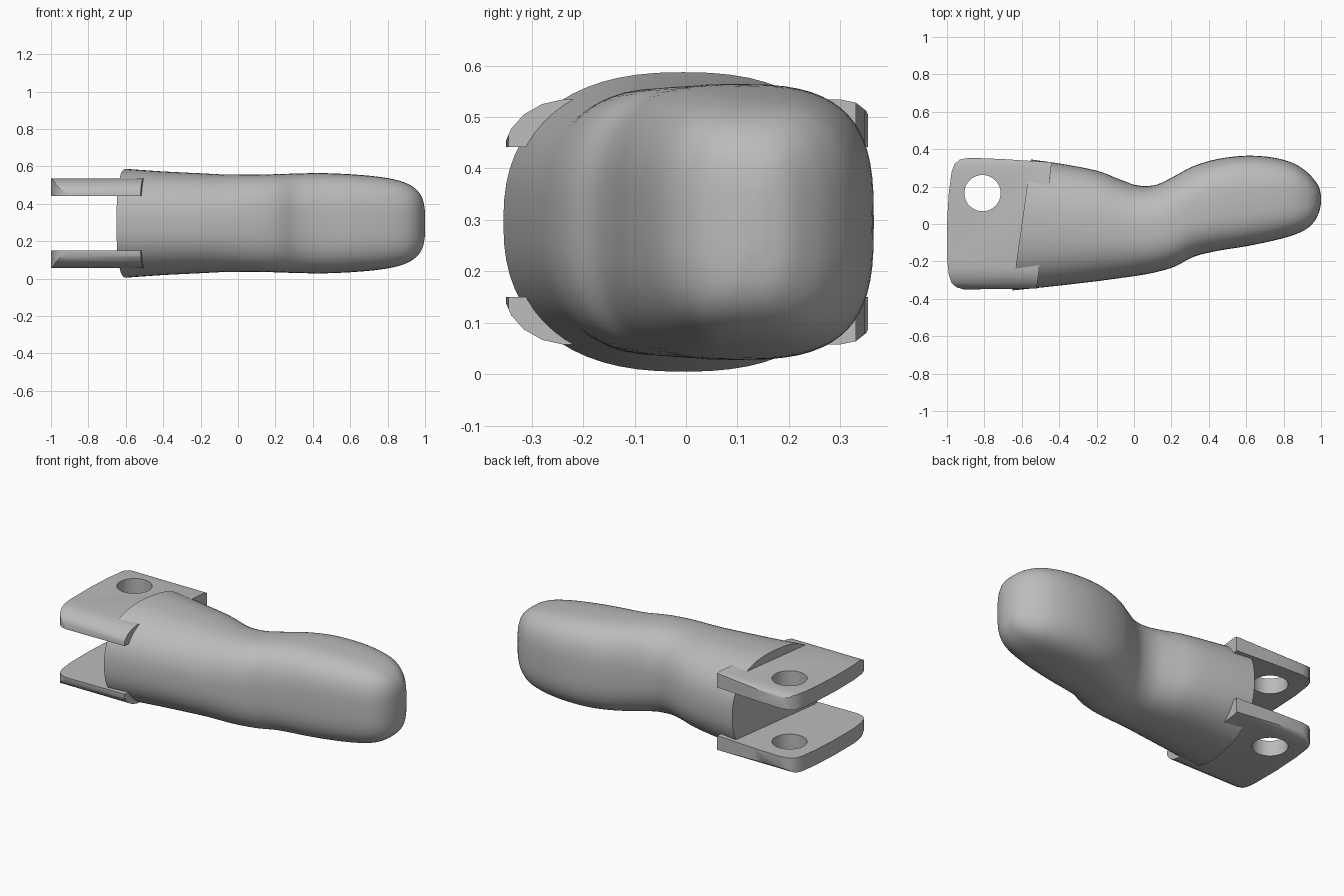
import bpy, bmesh, math

default_cube = bpy.data.objects.get("Cube")
if default_cube:
    bpy.data.objects.remove(default_cube, do_unlink=True)

MID_Z = 0.296

grey = bpy.data.materials.new("plain grey")
grey.use_nodes = True
grey_value = (0.5, 0.5, 0.5, 1)
grey.diffuse_color = grey_value
grey.node_tree.nodes["Principled BSDF"].inputs["Base Color"].default_value = grey_value


def finish(name, bm):
    """Turn a bmesh into a named, coloured object."""
    bmesh.ops.recalc_face_normals(bm, faces=bm.faces)
    mesh = bpy.data.meshes.new(name)
    bm.to_mesh(mesh)
    bm.free()
    mesh.materials.append(grey)
    obj = bpy.data.objects.new(name, mesh)
    bpy.context.collection.objects.link(obj)
    return obj


def activate(obj):
    bpy.ops.object.select_all(action="DESELECT")
    obj.select_set(True)
    bpy.context.view_layer.objects.active = obj


def smooth(obj, degrees):
    activate(obj)
    bpy.ops.object.shade_smooth_by_angle(angle=math.radians(degrees))


def loft(rings):
    """Skin closed rings of points and cap both ends."""
    bm = bmesh.new()
    loops = [[bm.verts.new(p) for p in ring] for ring in rings]
    count = len(loops[0])
    for a, b in zip(loops, loops[1:]):
        for i in range(count):
            j = (i + 1) % count
            bm.faces.new((a[i], a[j], b[j], b[i]))
    bm.faces.new(loops[0])
    bm.faces.new(loops[-1])
    return bm


def spline(a, b, c, d, t):
    """Smooth value between b and c."""
    return b + t * (c - a + t * (2 * a - 5 * b + 4 * c - d + t * (3 * (b - c) + d - a))) / 2


def signed_power(value, power):
    return math.copysign(abs(value) ** power, value)


# Finger body: x, back edge, front edge, half height
stations = [
    (-.6, .345, -.355, .291),
    (-.4, .32, -.332, .277),
    (-.2, .285, -.306, .267),
    (-.08, .24, -.29, .261),
    (.02, .206, -.276, .26),
    (.12, .21, -.257, .26),
    (.22, .258, -.227, .263),
    (.32, .31, -.175, .266),
    (.45, .348, -.143, .268),
    (.6, .365, -.119, .262),
    (.74, .356, -.09, .25),
    (.85, .326, -.06, .231),
    (.92, .282, -.028, .204),
    (.965, .235, .015, .168),
    (.99, .195, .065, .122),
    (1, .15, .11, .06),
]
SIDES, STEPS = 64, 4


def section(x, back, front, half):
    """Rounded cross-section, sheared near the slanted root."""
    power = 2 / (2.4 + 0.6 * min(max(x * 2, 0), 1))
    centre, width = (back + front) / 2, (back - front) / 2
    slant = 0.14 * min(max((-0.2 - x) / 0.4, 0), 1)
    ring = []
    for i in range(SIDES):
        angle = math.tau * i / SIDES
        y = centre + width * signed_power(math.cos(angle), power)
        ring.append((x + slant * y, y, MID_Z + half * signed_power(math.sin(angle), power)))
    return ring


rings = []
last = len(stations) - 1
for k in range(last):
    near = [stations[min(max(k + o, 0), last)] for o in (-1, 0, 1, 2)]
    for s in range(STEPS):
        rings.append(section(*[spline(*column, s / STEPS) for column in zip(*near)]))
rings.append(section(*stations[last]))
smooth(finish("finger_body", loft(rings)), 40)

# Hinge plates: plan outline trimmed by a rounded side profile
outline = [(-.44, .33), (-.7, .347), (-.88, .354), (-.93, .345), (-.96, .32), (-.975, .28),
           (-.99, .17), (-1, 0), (-1, -.18), (-.99, -.27), (-.975, -.315), (-.95, -.338),
           (-.91, -.35), (-.52, -.345)]
profile = [(.36, .15), (.36, .1), (.35, .08), (.33, .064), (.3, .058), (-.24, .058),
           (-.28, .067), (-.315, .087), (-.34, .115), (-.355, .15)]


def apply_boolean(obj, cutter, operation):
    cutter.hide_render = True
    activate(obj)
    mod = obj.modifiers.new("cut", "BOOLEAN")
    mod.operation, mod.object, mod.solver = operation, cutter, "EXACT"
    bpy.ops.object.modifier_apply(modifier=mod.name)
    bpy.data.objects.remove(cutter, do_unlink=True)


def mirror_height(z, upper):
    return 2 * MID_Z - z if upper else z


for name, upper in (("lower_hinge_plate", False), ("upper_hinge_plate", True)):
    levels = [mirror_height(z, upper) for z in (0, 0.25)]
    plate = finish(name, loft([[(x, y, z) for x, y in outline] for z in levels]))
    trim = finish("plate_trim", loft([[(x, y, mirror_height(z, upper)) for y, z in profile]
                                      for x in (-1.2, -0.3)]))
    apply_boolean(plate, trim, "INTERSECT")
    # Pin hole
    circle = [(-0.81 + 0.097 * math.cos(math.tau * i / 48),
               0.165 + 0.097 * math.sin(math.tau * i / 48)) for i in range(48)]
    pin = finish("pin_cutter", loft([[(x, y, z) for x, y in circle] for z in (-0.2, 0.9)]))
    apply_boolean(plate, pin, "DIFFERENCE")
    smooth(plate, 30)
